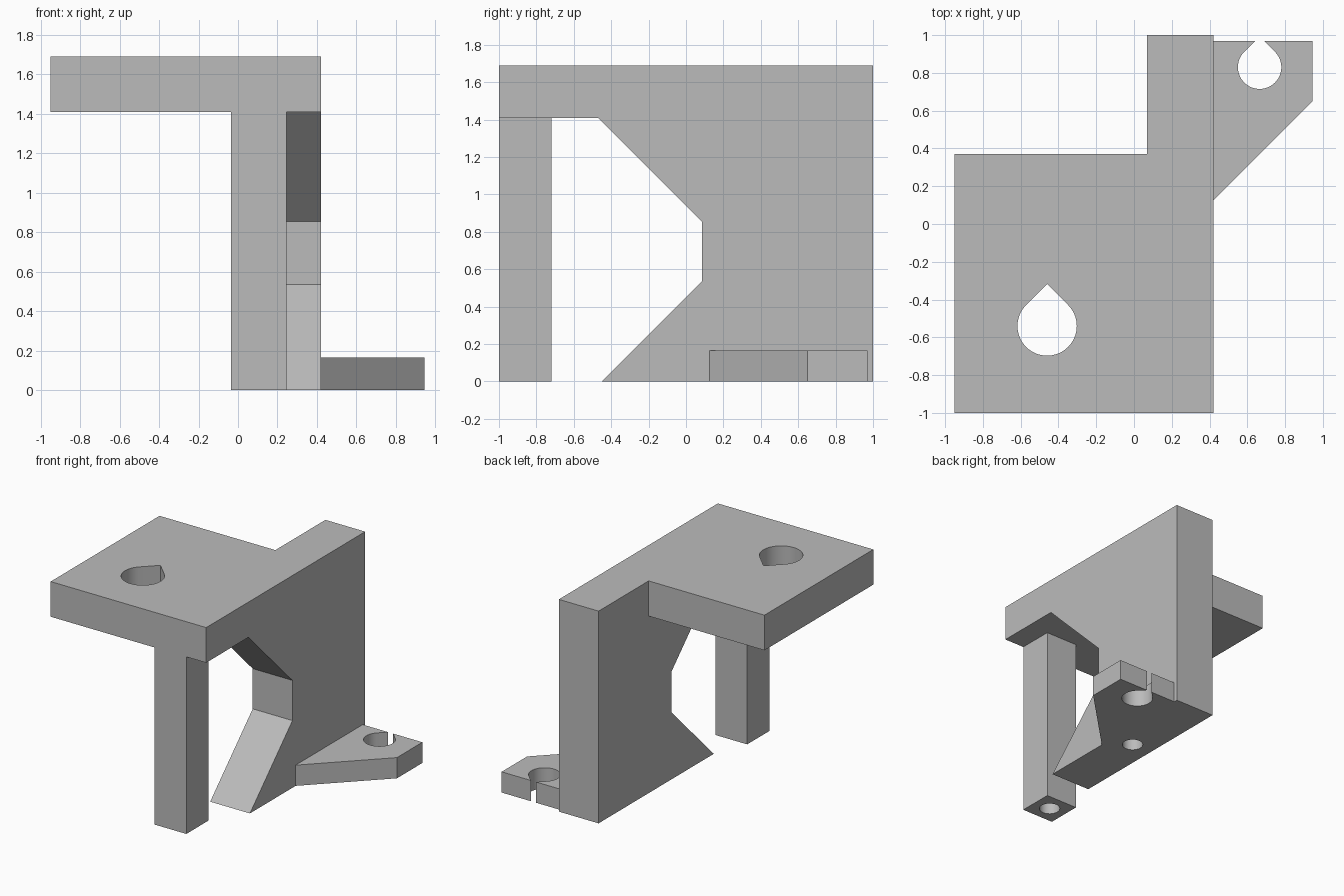
import bpy, bmesh, math
from mathutils import Vector

cube = bpy.data.objects.get("Cube")
if cube:
    bpy.data.objects.remove(cube, do_unlink=True)

grey = bpy.data.materials.new("plain grey")
grey.use_nodes = True
colour = (0.5, 0.5, 0.5, 1)
grey.diffuse_color = colour
grey.node_tree.nodes["Principled BSDF"].inputs["Base Color"].default_value = colour


def prism(name, points, lo, hi, axis="z"):
    """Extrude a 2D outline along z (x, y points) or along x (y, z points)."""
    place = (lambda a, b: (a, b, lo)) if axis == "z" else (lambda a, b: (lo, a, b))
    bm = bmesh.new()
    face = bm.faces.new([bm.verts.new(place(a, b)) for a, b in points])
    ext = bmesh.ops.extrude_face_region(bm, geom=[face])
    shift = Vector((0, 0, hi - lo)) if axis == "z" else Vector((hi - lo, 0, 0))
    bmesh.ops.translate(bm, vec=shift, verts=[g for g in ext["geom"] if isinstance(g, bmesh.types.BMVert)])
    bmesh.ops.recalc_face_normals(bm, faces=bm.faces)
    mesh = bpy.data.meshes.new(name)
    bm.to_mesh(mesh)
    bm.free()
    mesh.materials.append(grey)
    obj = bpy.data.objects.new(name, mesh)
    bpy.context.collection.objects.link(obj)
    return obj


def rect(x0, x1, y0, y1):
    return [(x0, y0), (x1, y0), (x1, y1), (x0, y1)]


def round_hole(x, y, r, steps=48, tear=False):
    """Circle outline, optionally drawn out to a 45 degree point towards +y."""
    if not tear:
        return [(x + r * math.cos(math.tau * i / steps), y + r * math.sin(math.tau * i / steps))
                for i in range(steps)]
    arc = [math.radians(135 + 270 * i / steps) for i in range(steps + 1)]
    return [(x + r * math.cos(a), y + r * math.sin(a)) for a in arc] + [(x, y + r * math.sqrt(2))]


def combine(target, other, operation):
    mod = target.modifiers.new(operation.title(), "BOOLEAN")
    mod.operation, mod.solver, mod.object = operation, "EXACT", other
    bpy.context.view_layer.objects.active = target
    bpy.ops.object.modifier_apply(modifier=mod.name)
    bpy.data.objects.remove(other, do_unlink=True)


# Side wall with the arm over the angled notch
TOP, UNDER = 1.69, 1.41
bracket = prism("bracket", [(-0.45, 0), (0.085, 0.535), (0.085, 0.855), (-0.47, UNDER),
                            (-1, UNDER), (-1, TOP), (1, TOP), (1, 0)], 0.07, 0.42, "x")

# Top plate, front post and side foot
combine(bracket, prism("top_plate", rect(-0.95, 0.42, -1, 0.37), UNDER, TOP), "UNION")
combine(bracket, prism("front_post", rect(-0.035, 0.245, -1, -0.72), 0, 1.5), "UNION")
combine(bracket, prism("side_foot", [(0.3, 0.125), (0.42, 0.125), (0.945, 0.65), (0.945, 0.97),
                                     (0.3, 0.97)], 0, 0.165), "UNION")

# Teardrop holes right through the plate and the foot
combine(bracket, prism("plate_hole", round_hole(-0.46, -0.54, 0.157, tear=True), 1.2, 1.9), "DIFFERENCE")
combine(bracket, prism("foot_hole", round_hole(0.665, 0.83, 0.115, tear=True), -0.1, 0.3), "DIFFERENCE")

# Blind holes in the undersides of the post and the wall
for x, y in ((0.105, -0.86), (0.245, 0.275)):
    combine(bracket, prism("blind_hole", round_hole(x, y, 0.077), -0.1, 0.3), "DIFFERENCE")

# Merge coplanar faces and keep the edges crisp
bm = bmesh.new()
bm.from_mesh(bracket.data)
bmesh.ops.remove_doubles(bm, verts=bm.verts, dist=0.0001)
bmesh.ops.dissolve_limit(bm, angle_limit=math.radians(1), verts=bm.verts, edges=bm.edges)
bm.to_mesh(bracket.data)
bm.free()
bpy.ops.object.select_all(action="DESELECT")
bracket.select_set(True)
bpy.context.view_layer.objects.active = bracket
bpy.ops.object.shade_smooth_by_angle(angle=math.radians(30))
